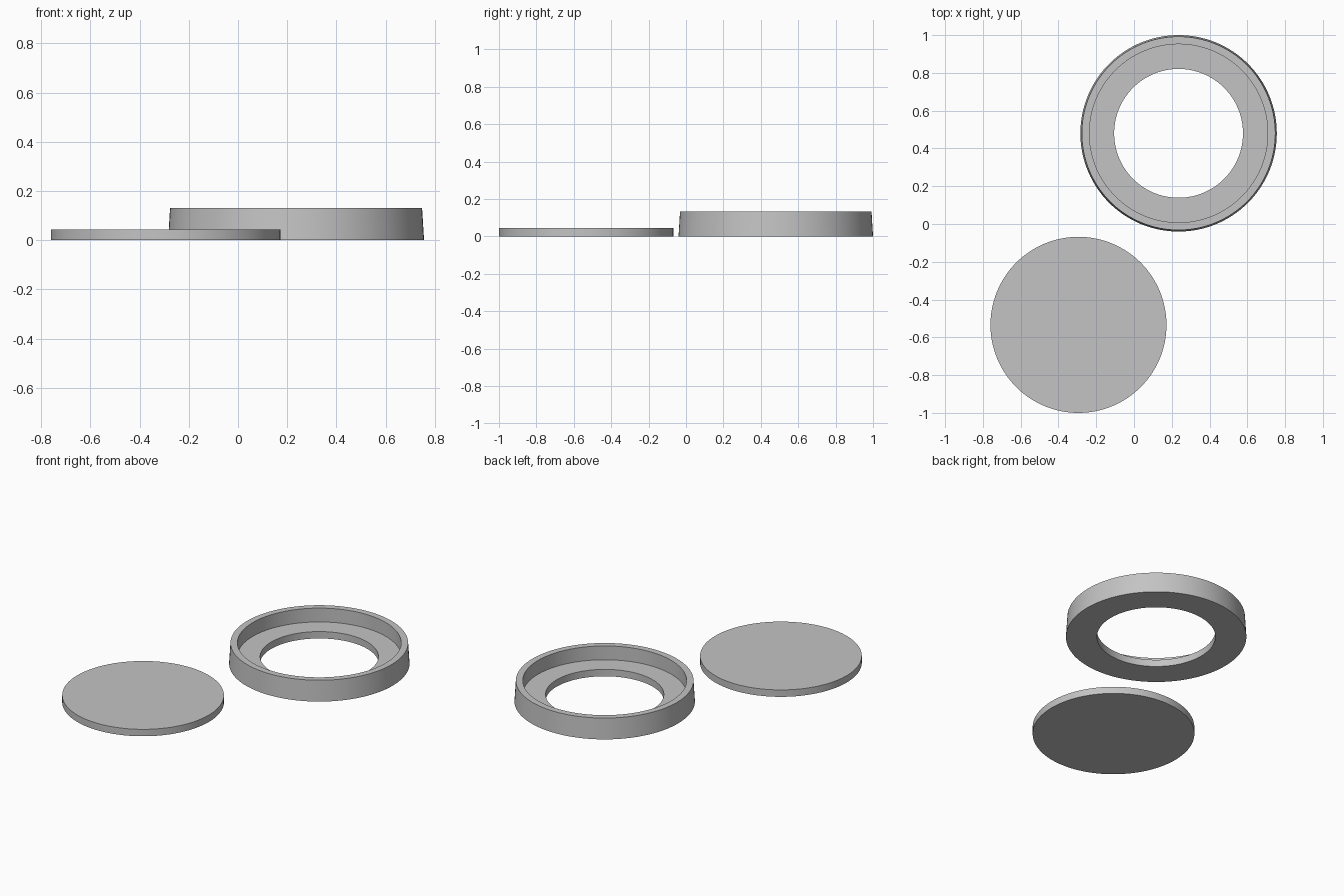
import bpy
import bmesh
import math
from mathutils import Matrix, Vector

cube = bpy.data.objects.get("Cube")
if cube:
    bpy.data.objects.remove(cube, do_unlink=True)

SEGMENTS = 128

# Single plain grey
grey = bpy.data.materials.new("plain grey")
grey.use_nodes = True
colour = (0.55, 0.55, 0.55, 1)
grey.diffuse_color = colour
grey.node_tree.nodes["Principled BSDF"].inputs["Base Color"].default_value = colour


def lathe(name, profile, centre, closed):
    """Revolve a (radius, height) profile about a vertical axis."""
    bm = bmesh.new()
    verts = [bm.verts.new((r, 0, z)) for r, z in profile]
    edges = [bm.edges.new(pair) for pair in zip(verts, verts[1:])]
    if closed:
        edges.append(bm.edges.new((verts[-1], verts[0])))
    bmesh.ops.spin(bm, geom=verts + edges, axis=(0, 0, 1), cent=(0, 0, 0),
                   angle=math.tau, steps=SEGMENTS, use_merge=True)
    bmesh.ops.remove_doubles(bm, verts=bm.verts, dist=1e-5)
    if not closed:
        # Cap the open ends with flat round faces
        bmesh.ops.holes_fill(bm, edges=[e for e in bm.edges if e.is_boundary], sides=0)
    bmesh.ops.recalc_face_normals(bm, faces=bm.faces)
    mesh = bpy.data.meshes.new(name)
    bm.to_mesh(mesh)
    bm.free()
    mesh.materials.append(grey)
    obj = bpy.data.objects.new(name, mesh)
    obj.location = (*centre, 0)
    bpy.context.collection.objects.link(obj)
    bpy.ops.object.select_all(action="DESELECT")
    obj.select_set(True)
    bpy.context.view_layer.objects.active = obj
    bpy.ops.object.shade_smooth_by_angle(angle=math.radians(30))
    return obj


# Tapered holder ring: outer wall, rim, recess wall, inner ledge, hole
lathe("holder_ring",
      [(0.52, 0), (0.512, 0.132), (0.472, 0.132), (0.472, 0.044), (0.341, 0.044), (0.341, 0)],
      (0.236, 0.48), closed=True)

# Loose disc that drops into the recess
lathe("insert_disc", [(0.466, 0), (0.466, 0.044)], (-0.294, -0.534), closed=False)
